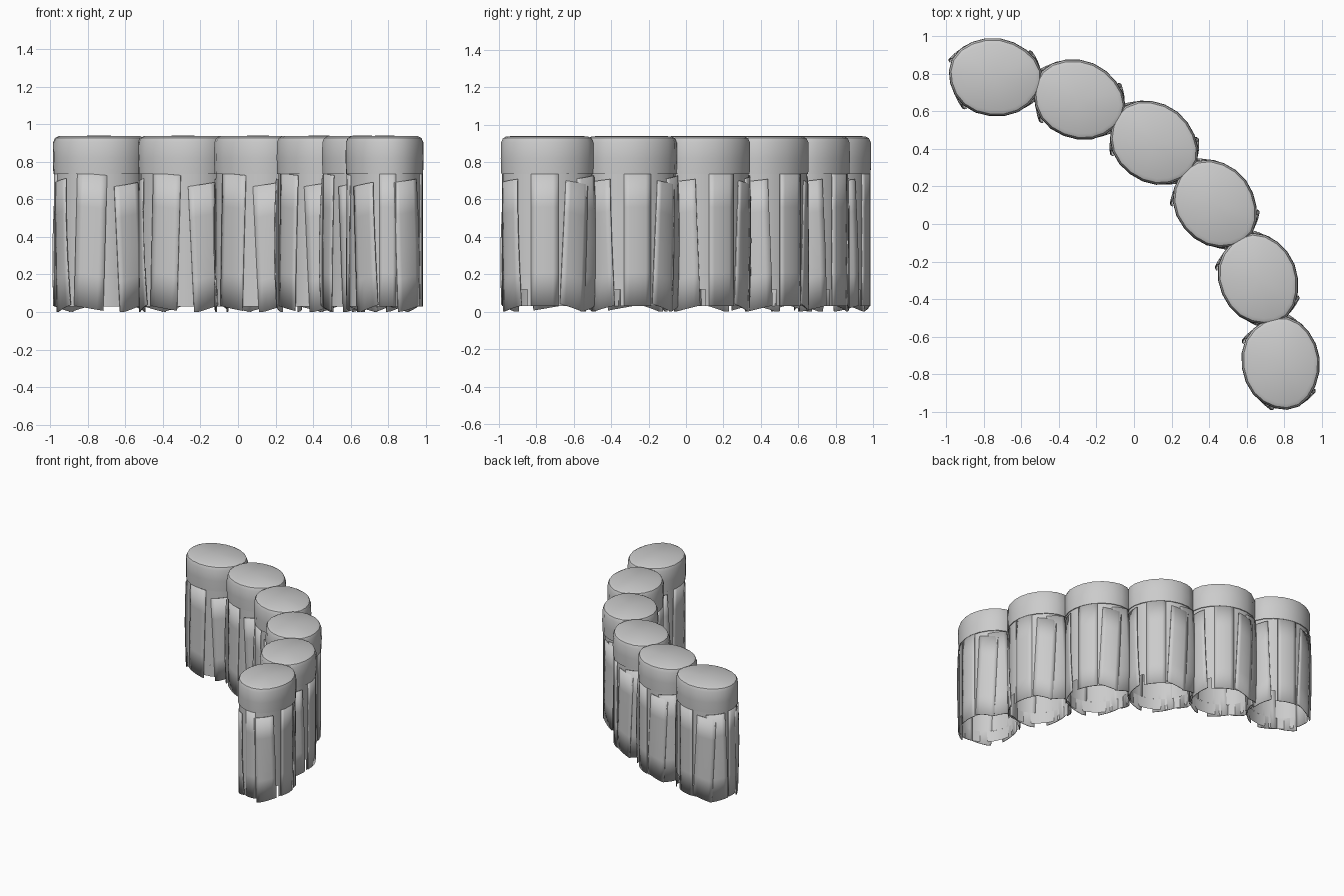
import bpy, bmesh
from math import sin, cos, pi, radians, degrees

if "Cube" in bpy.data.objects:
    bpy.data.objects.remove(bpy.data.objects["Cube"])

A, B = 0.248, 0.207          # half length and half width of a log
SIDES = 20


def rim(deg, z, off=0.0):
    """Point on the slightly uneven oval outline of a log."""
    t = radians(deg)
    k = 1 + 0.012 * sin(3 * t + 0.6) + 0.008 * sin(5 * t)
    return ((A * k + off) * cos(t), (B * k + off) * sin(t), z)


def add_grid(bm, rows, closed=False):
    vs = [[bm.verts.new(p) for p in row] for row in rows]
    n = len(vs[0])
    for r in range(len(vs) - 1):
        for i in range(n if closed else n - 1):
            j = (i + 1) % n
            bm.faces.new((vs[r][i], vs[r][j], vs[r + 1][j], vs[r + 1][i]))
    return vs


def finish(name, bm):
    me = bpy.data.meshes.new(name)
    bm.to_mesh(me)
    bm.free()
    ob = bpy.data.objects.new(name, me)
    bpy.context.collection.objects.link(ob)
    bpy.ops.object.select_all(action='DESELECT')
    ob.select_set(True)
    bpy.context.view_layer.objects.active = ob
    bpy.ops.object.shade_smooth_by_angle(angle=radians(35))
    return ob


# Log trunk: open sleeve with a slightly wider rounded cap
bm = bmesh.new()
angles = [360 * i / SIDES for i in range(SIDES)]
profile = [(0.12, -0.008), (0.735, -0.008), (0.735, -0.001), (0.82, 0.002),
           (0.905, 0.0), (0.928, -0.010), (0.938, -0.030)]
rows = add_grid(bm, [[rim(a, z, o) for a in angles] for z, o in profile], True)
top = bm.verts.new((0, 0, 0.94))
for i in range(SIDES):
    bm.faces.new((rows[-1][i], rows[-1][(i + 1) % SIDES], top))
# Ragged skirt below the trunk, notched at the diagonals
for start, end in ((57, 134), (146, 219), (231, 314), (326, 405)):
    cols = [start + (end - start) * i / 5 for i in range(6)]
    add_grid(bm, [[rim(a, z, -0.008) for a in cols] for z in (0.03, 0.12)])
trunk = finish("log_trunk", bm)

# Bark plates: (start angle, end angle, bottom z, top z, lean in degrees, flare at end)
plates = [(8, 47, 0.015, 0.70, 4, 0.020), (62, 98, 0.03, 0.735, 0, 0.0),
          (104, 140, 0.02, 0.69, -5, 0.006), (128, 164, 0.015, 0.72, 4, 0.022),
          (172, 205, 0.03, 0.735, 0, 0.0), (200, 236, 0.015, 0.70, 5, 0.022),
          (246, 284, 0.02, 0.735, -3, 0.004), (300, 337, 0.015, 0.68, 5, 0.022),
          (343, 368, 0.03, 0.735, 0, 0.0)]
bm = bmesh.new()
for a0, a1, z0, z1, lean, flare in plates:
    grid = []
    for v in range(5):
        fv = v / 4
        row = []
        for u in range(6):
            fu = u / 5
            a = a0 + (a1 - a0) * fu + lean * 1.6 * (0.5 - fv)
            z = z0 + (z1 - z0) * fv + (fu - 0.5) * lean * 0.009 * (1 - 0.5 * fv)
            off = flare * fu ** 2 * sin(pi * (0.2 + 0.65 * fv)) - 0.004
            row.append(rim(a, max(z, 0.0), off))
        grid.append(row)
    add_grid(bm, grid)
bark = finish("bark_plates", bm)
thick = bark.modifiers.new("thickness", 'SOLIDIFY')
thick.thickness = 0.006
thick.offset = -1

# Six logs stand along a 75 degree arc
R, STEP = 1.77, 15
CX = -0.972
for i in range(6):
    ang = 82.5 - STEP * i
    for src in (trunk, bark):
        ob = src
        if i:
            ob = src.copy()
            bpy.context.collection.objects.link(ob)
        ob.name = f"{'log_trunk' if src is trunk else 'bark_plates'}_{i + 1}"
        ob.location = (CX + R * cos(radians(ang)), CX + R * sin(radians(ang)), 0)
        ob.rotation_euler = (0, 0, radians(ang - 90))
